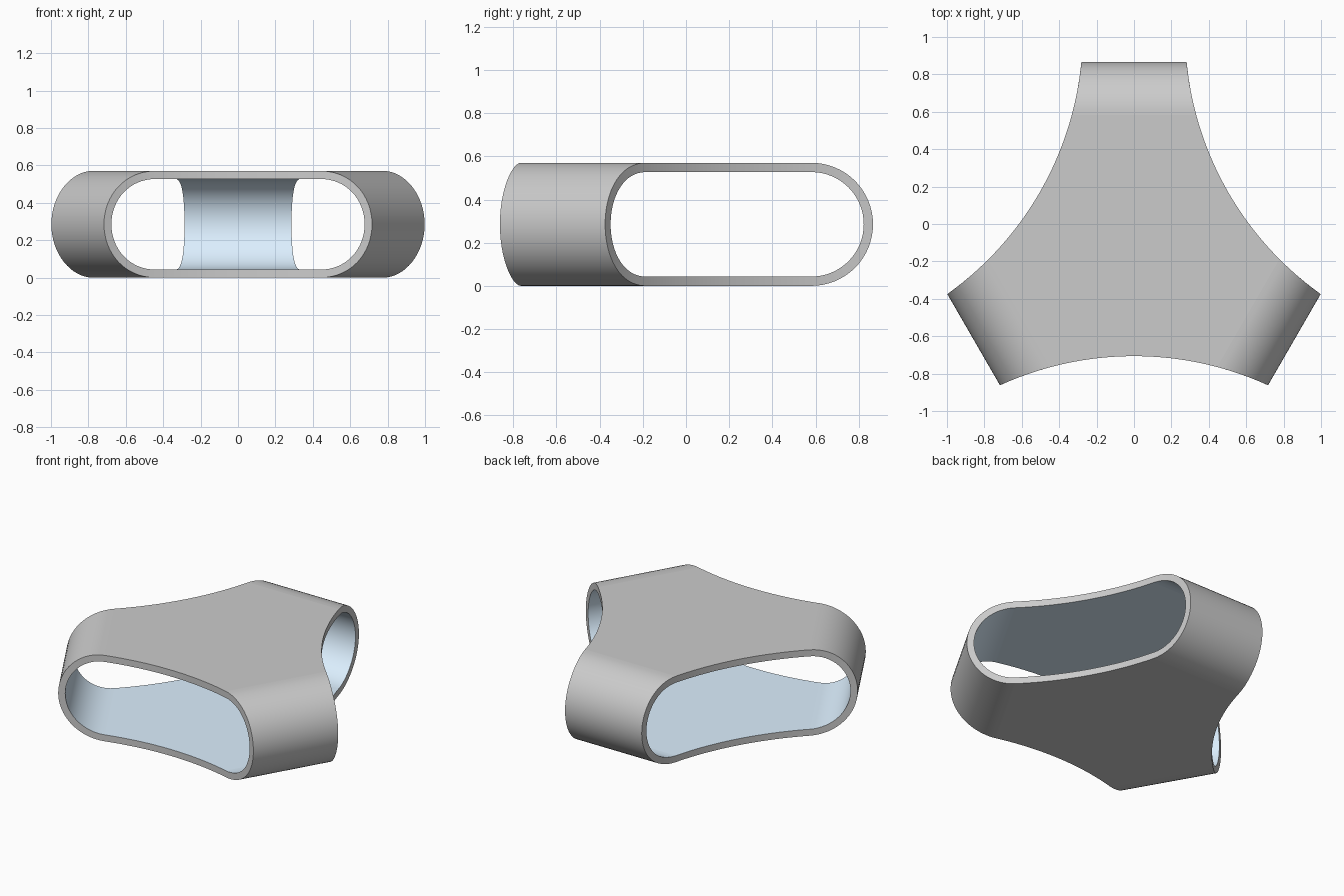
import bpy, bmesh
from math import sin, cos, asin, sqrt, pi, radians
from mathutils import Vector

if "Cube" in bpy.data.objects:
    bpy.data.objects.remove(bpy.data.objects["Cube"])

END = 0.99        # centre to each rounded end
H = 0.285         # half height = outer end radius
WALL = 0.043
ARC_R, ARC_D = 1.727, 2.31   # concave opening arc: radius, centre distance
CY = -0.1235      # three-fold centre
N, M = 32, 32     # segments per rounded end, per opening arc
C = END - H       # axis of rounded end


def half_width(d):
    return ARC_D * cos(pi / 6) - sqrt(ARC_R ** 2 - (d - ARC_D / 2) ** 2)


PHI = asin((C * sin(pi / 3) - half_width(C) / 2) / ARC_R)


def place(angle, along, side, z):
    return Vector((along * cos(angle) - side * sin(angle),
                   CY + along * sin(angle) + side * cos(angle), z))


def opening_loop(bm, a, r):
    """Closed edge of one opening: rounded end, bottom arc, rounded end, top arc."""
    pts = []
    for i in range(N + 1):
        t = pi / 2 - pi * i / N
        d = C + r * cos(t)
        pts.append(place(a - pi / 3, d, half_width(d), H + r * sin(t)))

    def arc(s, z):
        for j in range(1, M):
            p = s * PHI * (2 * j / M - 1)
            pts.append(place(a, ARC_D - ARC_R * cos(p), ARC_R * sin(p), z))

    arc(1, H - r)
    for i in range(N + 1):
        t = -pi / 2 + pi * i / N
        d = C + r * cos(t)
        pts.append(place(a + pi / 3, d, -half_width(d), H + r * sin(t)))
    arc(-1, H + r)
    return [bm.verts.new(p) for p in pts]


bm = bmesh.new()
total = 2 * N + 2 * M
shells = []
for r, mat in ((H, 0), (H - WALL, 1)):
    loops = [opening_loop(bm, radians(30 + 120 * k), r) for k in range(3)]
    shells.append(loops)
    faces = []
    # rounded ends
    for k in range(3):
        left, right = loops[k], loops[(k + 1) % 3]
        for i in range(N):
            b = 2 * N + M - i
            faces.append(bm.faces.new((left[b], left[b - 1], right[i + 1], right[i])))
    # flat floor and roof
    faces.append(bm.faces.new([v for l in loops for v in l[N:N + M + 1]]))
    faces.append(bm.faces.new([v for l in loops
                               for v in [l[0]] + l[:2 * N + M - 1:-1]]))
    for f in faces:
        f.material_index = mat
# rims joining outer and inner shells
for outer, inner in zip(*shells):
    for i in range(total):
        j = (i + 1) % total
        bm.faces.new((outer[i], outer[j], inner[j], inner[i]))
bmesh.ops.recalc_face_normals(bm, faces=bm.faces)
mesh = bpy.data.meshes.new("three_way_shell")
bm.to_mesh(mesh)
bm.free()

obj = bpy.data.objects.new("three_way_shell", mesh)
bpy.context.collection.objects.link(obj)
for name, col in (("outside", (0.8, 0.8, 0.8, 1)), ("inside", (0.72, 0.87, 1.0, 1))):
    m = bpy.data.materials.new(name)
    m.diffuse_color = col
    m.use_nodes = True
    m.node_tree.nodes["Principled BSDF"].inputs["Base Color"].default_value = m.diffuse_color
    mesh.materials.append(m)
bpy.context.view_layer.objects.active = obj
obj.select_set(True)
bpy.ops.object.shade_smooth_by_angle(angle=radians(30))
for p in mesh.polygons:
    if len(p.vertices) > 4:
        p.use_smooth = False
